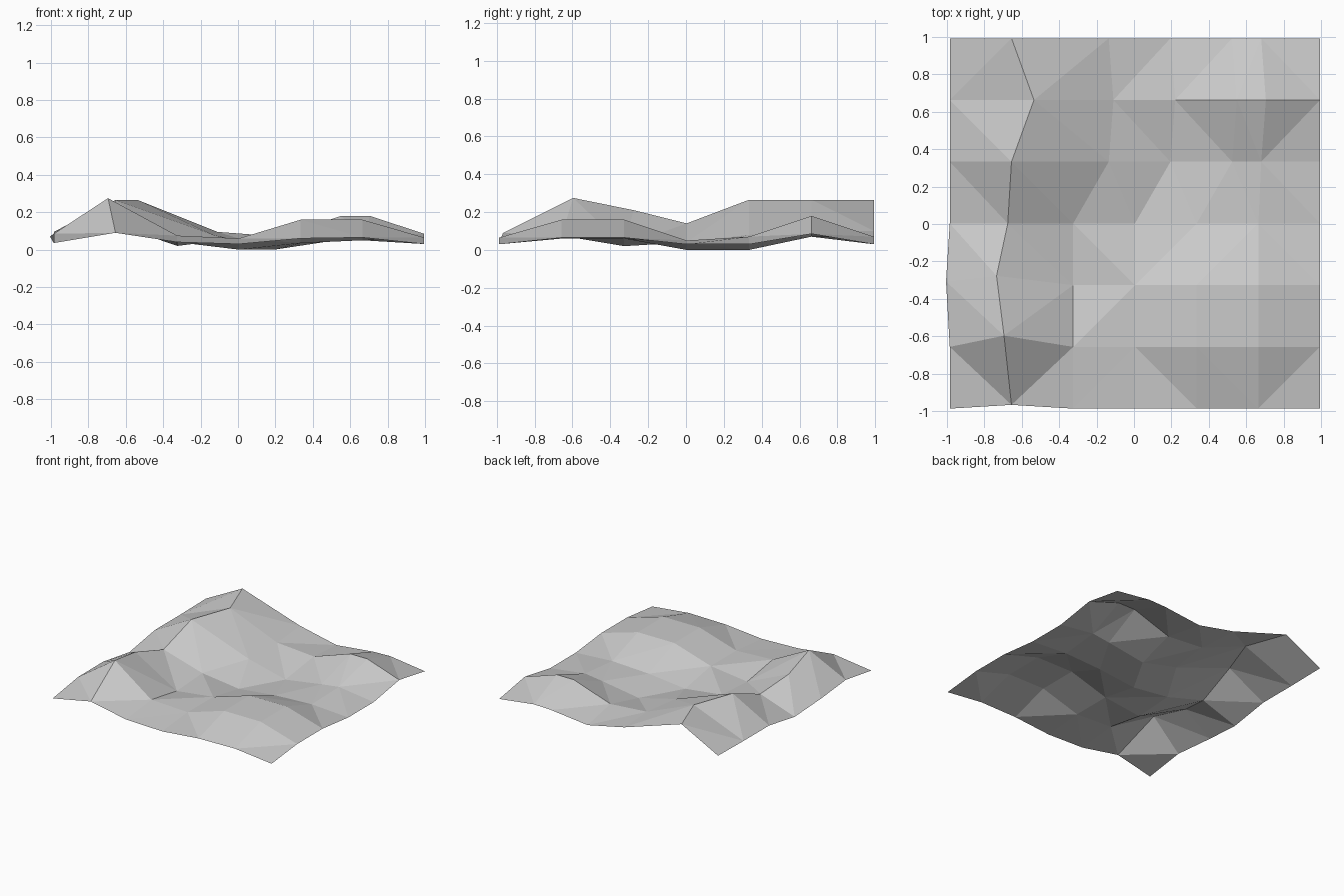
import bpy
import bmesh
from mathutils import Vector

cube = bpy.data.objects.get("Cube")
if cube:
    bpy.data.objects.remove(cube, do_unlink=True)

# Ground heights in hundredths, one row per step from front to back
HEIGHTS = [
    (3.5, 9, 4, 3, 6, 6.5, 3),
    (8.5, 27.5, 7.5, 6, 16, 16, 6.5),
    (7, 21, 2, 6, 16, 16, 6.5),
    (3.5, 14, 4, 0, 3.5, 5, 3),
    (9, 26.5, 8, 0, 5, 7, 3),
    (9, 26.5, 9.5, 7, 18, 18, 8.5),
    (9.5, 26.5, 10, 3, 6.5, 7, 3),
]
CELLS = 6
STEP = 0.33

# Sideways nudges of the ridge and of the stretched back part
SHIFT = {
    (1, 0): (0, 0.02), (1, 1): (-0.04, 0.06), (1, 2): (-0.08, 0.05),
    (1, 3): (-0.02, 0), (0, 2): (-0.02, 0.02), (1, 5): (0.12, 0),
}
for row in (4, 5, 6):
    bulge = 0.025 if row == 5 else 0
    for col in (2, 3, 4):
        SHIFT[col, row] = (0.19 + bulge, 0)
    SHIFT[5, row] = (0.015 + bulge, 0)


def ground_point(col, row):
    dx, dy = SHIFT.get((col, row), (0, 0))
    x = (col - CELLS / 2) * STEP + 0.005 + dx
    y = (row - CELLS / 2) * STEP + 0.003 + dy
    return Vector((x, y, HEIGHTS[row][col] / 100))


def simple_material(name, colour):
    mat = bpy.data.materials.new(name)
    mat.use_nodes = True
    mat.diffuse_color = colour
    mat.node_tree.nodes["Principled BSDF"].inputs["Base Color"].default_value = colour
    return mat


# Faceted ground sheet: every cell is split along its shorter diagonal
bm = bmesh.new()
grid = [[bm.verts.new(ground_point(col, row)) for col in range(CELLS + 1)]
        for row in range(CELLS + 1)]
for row in range(CELLS):
    for col in range(CELLS):
        a, b = grid[row][col], grid[row][col + 1]
        c, d = grid[row + 1][col + 1], grid[row + 1][col]
        if (a.co - c.co).length < (b.co - d.co).length:
            triangles = ((a, b, c), (a, c, d))
        else:
            triangles = ((a, b, d), (b, c, d))
        for triangle in triangles:
            bm.faces.new(triangle)

mesh = bpy.data.meshes.new("ground")
bm.to_mesh(mesh)
bm.free()
mesh.materials.append(simple_material("pale grey", (0.6, 0.6, 0.6, 1)))
ground = bpy.data.objects.new("ground", mesh)
bpy.context.collection.objects.link(ground)
